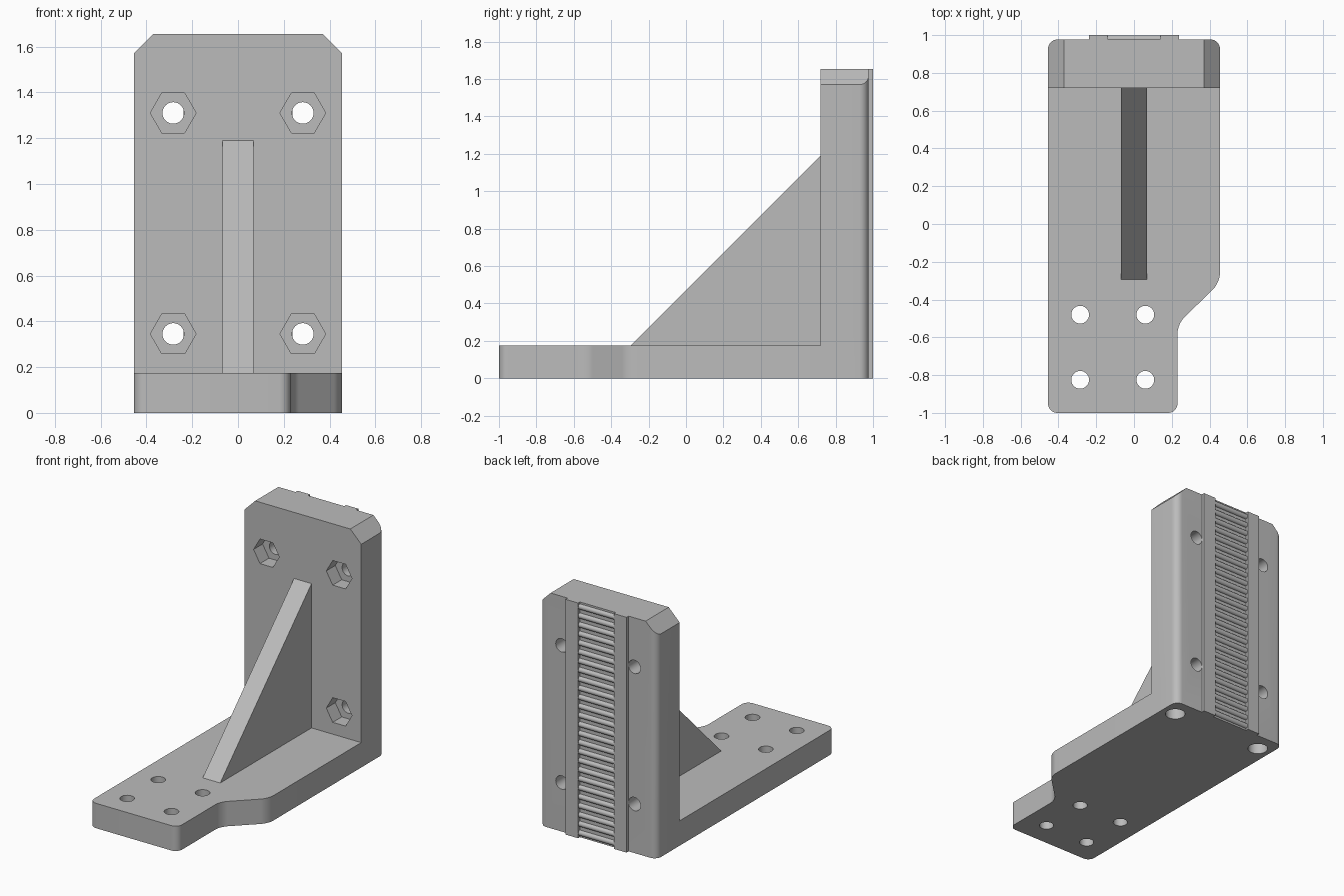
import bpy
import bmesh
from math import pi
from mathutils import Matrix, Vector

if "Cube" in bpy.data.objects:
    bpy.data.objects.remove(bpy.data.objects["Cube"], do_unlink=True)

grey = bpy.data.materials.new("plain_grey")
grey.use_nodes = True
colour = (0.5, 0.5, 0.5, 1)
grey.diffuse_color = colour
grey.node_tree.nodes["Principled BSDF"].inputs["Base Color"].default_value = colour

HALF, TOP, FLOOR = 0.455, 1.655, 0.175
PLATE_FRONT, PLATE_BACK = 0.72, 0.977


def finish(name, bm):
    bmesh.ops.recalc_face_normals(bm, faces=bm.faces)
    mesh = bpy.data.meshes.new(name)
    bm.to_mesh(mesh)
    bm.free()
    mesh.materials.append(grey)
    ob = bpy.data.objects.new(name, mesh)
    bpy.context.collection.objects.link(ob)
    return ob


def prism(name, points, push, round_if=None, radius=0.05):
    """Extrude a 3D outline; optionally round the upright edges chosen by a rule."""
    bm = bmesh.new()
    face = bm.faces.new([bm.verts.new(p) for p in points])
    out = bmesh.ops.extrude_face_region(bm, geom=[face])
    moved = [v for v in out["geom"] if isinstance(v, bmesh.types.BMVert)]
    bmesh.ops.translate(bm, verts=moved, vec=push)
    if round_if:
        edges = [e for e in bm.edges
                 if abs(e.verts[0].co.z - e.verts[1].co.z) > 0.1 and round_if(e.verts[0].co)]
        bmesh.ops.bevel(bm, geom=edges, offset=radius, segments=8,
                        profile=0.5, affect='EDGES')
    return finish(name, bm)


def box(name, x0, x1, y0, y1, z0, z1):
    return prism(name, [(x0, y0, z0), (x1, y0, z0), (x1, y1, z0), (x0, y1, z0)],
                 (0, 0, z1 - z0))


def rod(name, centre, radius, length, axis, sides=32):
    bm = bmesh.new()
    turn = {"x": Matrix.Rotation(pi / 2, 4, 'Y'),
            "y": Matrix.Rotation(pi / 2, 4, 'X'),
            "z": Matrix.Identity(4)}[axis]
    spin = Matrix.Rotation(pi / 2 if sides == 6 else 0, 4, 'Z')
    bmesh.ops.create_cone(bm, cap_ends=True, segments=sides, radius1=radius,
                          radius2=radius, depth=length,
                          matrix=Matrix.Translation(Vector(centre)) @ turn @ spin)
    # Keep a corner of the hexagon pointing sideways
    if sides == 6 and max(v.co.x for v in bm.verts) - centre[0] < radius * 0.95:
        bmesh.ops.rotate(bm, verts=bm.verts, cent=centre,
                         matrix=Matrix.Rotation(pi / 2, 3, 'Y'))
    return finish(name, bm)


def combine(target, tool, operation):
    mod = target.modifiers.new(operation.lower(), 'BOOLEAN')
    mod.operation, mod.solver, mod.object = operation, 'EXACT', tool
    bpy.context.view_layer.objects.active = target
    bpy.ops.object.modifier_apply(modifier=mod.name)
    bpy.data.objects.remove(tool, do_unlink=True)


# Foot with a narrowed front end
outline = [(-HALF, -1), (0.23, -1), (0.23, -0.53), (HALF, -0.31),
           (HALF, 0.8), (-HALF, 0.8)]
body = prism("bracket_body", [(x, y, 0) for x, y in outline], (0, 0, FLOOR),
             lambda co: co.y < 0.7)

# Upright plate with rounded back edges and chamfered top corners
plate = prism("upright_plate",
              [(-HALF, PLATE_FRONT, 0), (HALF, PLATE_FRONT, 0),
               (HALF, PLATE_BACK, 0), (-HALF, PLATE_BACK, 0)],
              (0, 0, TOP), lambda co: co.y > 0.9)
for s in (-1, 1):
    corner = prism("chamfer_cutter",
                   [(s * 0.34, 0.5, 1.685), (s * 0.485, 0.5, 1.685), (s * 0.485, 0.5, 1.54)],
                   (0, 0.8, 0))
    combine(plate, corner, 'DIFFERENCE')
combine(body, plate, 'UNION')

# Mounting holes in the foot
for x in (-0.285, 0.06):
    for y in (-0.48, -0.825):
        combine(body, rod("cutter", (x, y, 0.08), 0.047, 0.6, "z"), 'DIFFERENCE')

# Bolt holes with hexagonal nut pockets, and blind holes underneath
for s in (-1, 1):
    for z in (0.345, 1.31):
        combine(body, rod("cutter", (s * 0.283, 0.85, z), 0.047, 0.6, "y"), 'DIFFERENCE')
        combine(body, rod("cutter", (s * 0.283, PLATE_FRONT, z), 0.1, 0.2, "y", 6),
                'DIFFERENCE')
    combine(body, rod("cutter", (s * 0.355, 0.845, 0), 0.065, 0.4, "z"), 'DIFFERENCE')

# Triangular stiffening rib
prism("stiffening_rib",
      [(-0.068, -0.295, FLOOR), (-0.068, PLATE_FRONT, FLOOR), (-0.068, PLATE_FRONT, 1.19)],
      (0.136, 0, 0))

# Raised rails on the back, either side of the toothed channel
for name, x0, x1 in (("right_rail", -0.237, -0.14), ("left_rail", 0.14, 0.237)):
    box(name, x0, x1, PLATE_BACK - 0.01, 1, 0, TOP)
box("channel_floor", -0.14, 0.14, PLATE_BACK - 0.01, 0.98, 0, TOP)

# Rounded teeth across the channel
COUNT = 26
pitch = TOP / COUNT
for i in range(COUNT):
    rod(f"belt_tooth_{i + 1}", (0, 0.979, (i + 0.5) * pitch), 0.019, 0.28, "x", 16)

# Smooth curved walls, keep edges crisp
bpy.ops.object.select_all(action='DESELECT')
for ob in bpy.context.collection.objects:
    if ob.type == 'MESH' and grey.name in ob.data.materials:
        ob.select_set(True)
        bpy.context.view_layer.objects.active = ob
bpy.ops.object.shade_smooth_by_angle(angle=pi / 6)
